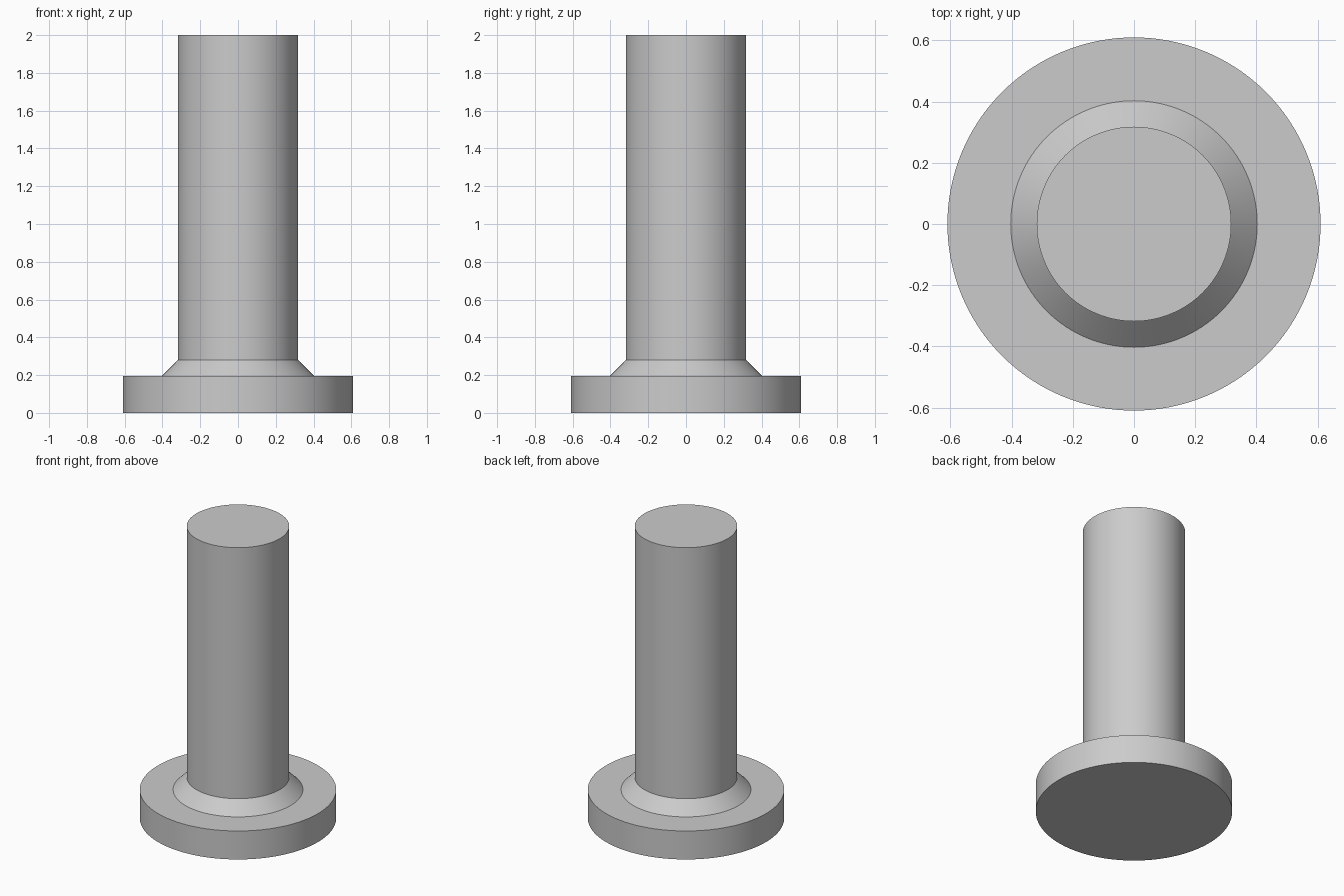
import bpy
import bmesh
import math

SEGMENTS = 128

default_cube = bpy.data.objects.get("Cube")
if default_cube:
    bpy.data.objects.remove(default_cube, do_unlink=True)

# Plain grey finish
grey = bpy.data.materials.new("grey")
grey.use_nodes = True
colour = (0.6, 0.6, 0.6, 1.0)
grey.diffuse_color = colour
grey.node_tree.nodes["Principled BSDF"].inputs["Base Color"].default_value = colour


def lathe(name, profile):
    """Turn (radius, height) points around z into a closed solid."""
    bm = bmesh.new()
    rings = []
    for radius, z in profile:
        rings.append([
            bm.verts.new((radius * math.cos(a), radius * math.sin(a), z))
            for a in (math.tau * i / SEGMENTS for i in range(SEGMENTS))
        ])
    for low, high in zip(rings, rings[1:]):
        for i in range(SEGMENTS):
            j = (i + 1) % SEGMENTS
            bm.faces.new((low[i], low[j], high[j], high[i]))
    bm.faces.new(rings[0][::-1])
    bm.faces.new(rings[-1])
    mesh = bpy.data.meshes.new(name)
    bm.to_mesh(mesh)
    bm.free()
    mesh.materials.append(grey)
    obj = bpy.data.objects.new(name, mesh)
    bpy.context.collection.objects.link(obj)
    bpy.ops.object.select_all(action="DESELECT")
    obj.select_set(True)
    bpy.context.view_layer.objects.active = obj
    bpy.ops.object.shade_smooth_by_angle(angle=math.radians(30))
    return obj


# Round foot, sloped collar and straight shaft in one turned piece
lathe("flanged_pin", [
    (0.61, 0.0), (0.61, 0.195),    # foot
    (0.403, 0.195), (0.318, 0.28),  # collar
    (0.318, 2.0),                  # shaft
])
